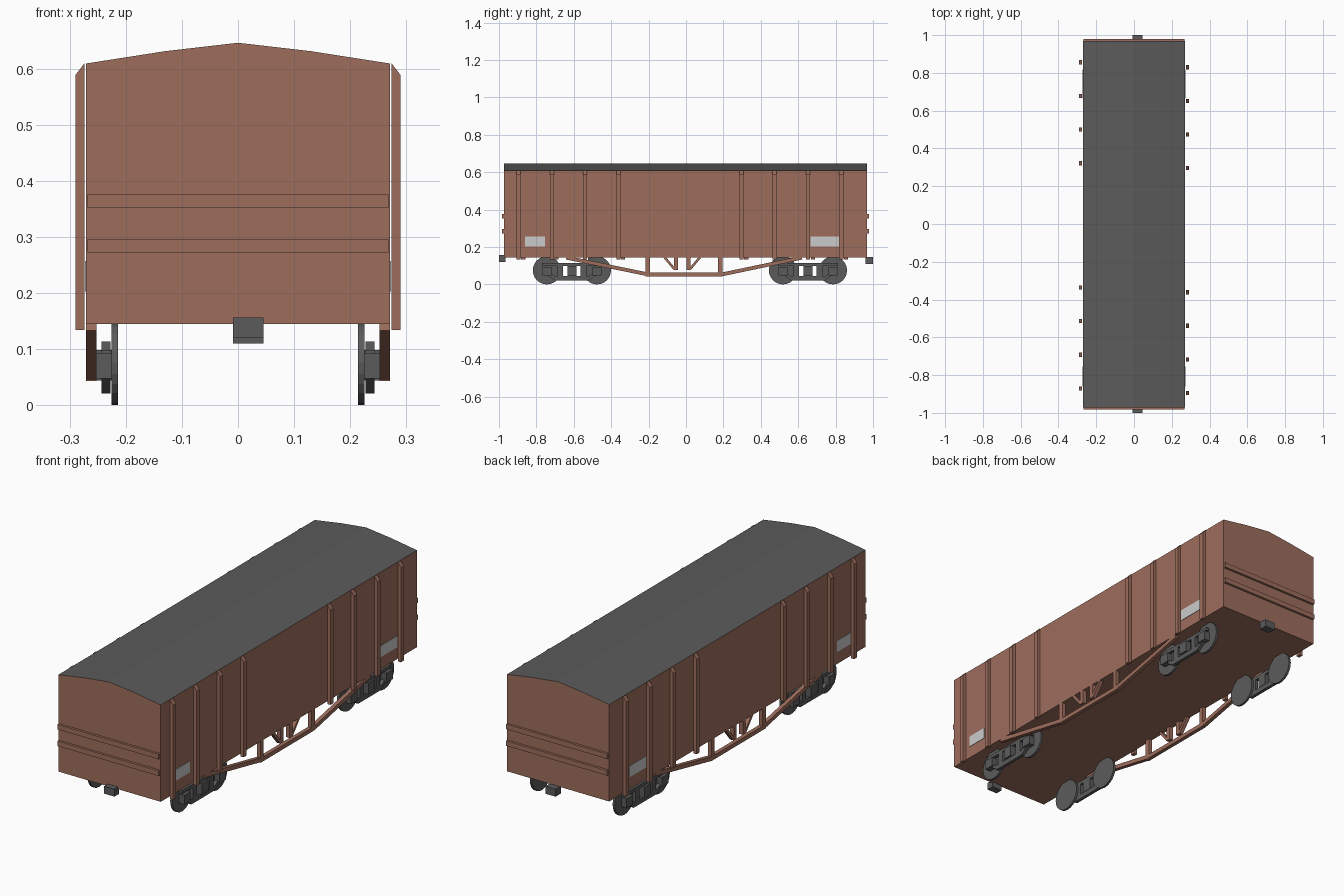
import bpy
import bmesh
from math import cos, sin, pi
from mathutils import Vector

cube = bpy.data.objects.get("Cube")
if cube:
    bpy.data.objects.remove(cube, do_unlink=True)


def material(name, rgb):
    m = bpy.data.materials.new(name)
    m.use_nodes = True
    m.diffuse_color = (*rgb, 1)
    m.node_tree.nodes["Principled BSDF"].inputs["Base Color"].default_value = (*rgb, 1)
    return m


BROWN = material("red_brown_paint", (0.34, 0.155, 0.108))
GREY = material("dark_grey", (0.105, 0.105, 0.105))
PALE = material("pale_grey_plate", (0.60, 0.60, 0.60))


def prism(name, pts, axis, lo, hi, mat):
    """Extrude a flat outline along x (points are y, z) or y (points are x, z)."""
    bm = bmesh.new()
    place = (lambda p, d: (d, *p)) if axis == "x" else (lambda p, d: (p[0], d, p[1]))
    face = bm.faces.new([bm.verts.new(place(p, lo)) for p in pts])
    grown = bmesh.ops.extrude_face_region(bm, geom=[face])["geom"]
    shift = Vector((hi - lo, 0, 0) if axis == "x" else (0, hi - lo, 0))
    bmesh.ops.translate(bm, vec=shift, verts=[g for g in grown if isinstance(g, bmesh.types.BMVert)])
    bmesh.ops.recalc_face_normals(bm, faces=bm.faces)
    mesh = bpy.data.meshes.new(name)
    bm.to_mesh(mesh)
    bm.free()
    mesh.materials.append(mat)
    ob = bpy.data.objects.new(name, mesh)
    bpy.context.collection.objects.link(ob)
    return ob


def box(name, x, y, z, mat):
    outline = [(y[0], z[0]), (y[1], z[0]), (y[1], z[1]), (y[0], z[1])]
    return prism(name, outline, "x", min(x), max(x), mat)


def bar(name, p, q, width, x, mat):
    """Straight bar between two points in the y-z plane."""
    p, q = Vector(p), Vector(q)
    d = (q - p).normalized() * width / 2
    n = Vector((-d.y, d.x))
    return prism(name, [p + n, p - n, q - n, q + n], "x", min(x), max(x), mat)


# Body with a shallow arched roof
half = [(0.271, 0.145), (0.271, 0.609), (0.13, 0.631)]
outline = half + [(0, 0.646)] + [(-x, z) for x, z in reversed(half)]
body = prism("body", outline, "y", -0.972, 0.968, BROWN)
body.data.materials.append(GREY)
for f in body.data.polygons:
    if f.normal.z > 0.5:
        f.material_index = 1

# End rails and couplers
for end, y_wall, z_low, z_high in (("front", -0.972, 0.12, 0.156), ("back", 0.968, 0.11, 0.146)):
    s = 1 if y_wall > 0 else -1
    span = sorted((y_wall - s * 0.005, y_wall + s * 0.011))
    for z in (0.272, 0.352):
        box(f"{end}_end_rail", (-0.268, 0.268), span, (z, z + 0.024), BROWN)
    box(f"{end}_coupler", (-0.009, 0.045), sorted((y_wall - s * 0.008, s)), (z_low, z_high), GREY)

# Parts repeated along both sides
first_posts = {1: (-0.895, 0.296), -1: (-0.87, 0.322)}
for s, side in ((1, "left"), (-1, "right")):
    # Chamfered wall posts, in two groups of four
    profile = [(0.274, 0.134), (0.290, 0.134), (0.290, 0.588), (0.274, 0.609)]
    for start in first_posts[s]:
        for i in range(4):
            y = start + i * 0.178
            prism(f"{side}_wall_post", [(s * x, z) for x, z in profile], "y", y - 0.011, y + 0.011, BROWN)

    # Pale information plates
    for y in ((-0.86, -0.754), (0.665, 0.818)):
        box(f"{side}_plate", (s * 0.270, s * 0.273), y, (0.203, 0.257), PALE)

    # Underframe truss
    deep = (s * 0.252, s * 0.271)
    path = [(-0.64, 0.143), (-0.2, 0.053), (0.19, 0.053), (0.62, 0.143)]
    for p, q in zip(path, path[1:]):
        bar(f"{side}_truss_rod", p, q, 0.02, deep, BROWN)
    for y in (-0.205, 0.182):
        bar(f"{side}_truss_post", (y, 0.043), (y, 0.147), 0.024, deep, BROWN)
    for y, out in ((-0.054, -1), (0.014, 1)):
        bar(f"{side}_hanger", (y, 0.078), (y, 0.147), 0.022, deep, BROWN)
        bar(f"{side}_hanger_brace", (y + out * 0.008, 0.082), (y + out * 0.062, 0.147), 0.013, deep, BROWN)

    # Bogies: wheels, frame and springs
    for yc in (-0.61, 0.652):
        for d in (-0.134, 0.134):
            y = yc + d
            ring = [(y + 0.075 * cos(a * pi / 12), 0.075 + 0.075 * sin(a * pi / 12)) for a in range(24)]
            prism(f"{side}_wheel", ring, "x", *sorted((s * 0.214, s * 0.225)), GREY)
            box(f"{side}_axle_box", (s * 0.225, s * 0.253), (y - 0.024, y + 0.024), (0.048, 0.093), GREY)
            t = 1 if d > 0 else -1
            frame = (s * 0.227, s * 0.243)
            bar(f"{side}_frame_brace", (yc + t * 0.13, 0.06), (yc + t * 0.085, 0.03), 0.018, frame, GREY)
            bar(f"{side}_frame_column", (yc + t * 0.062, 0.03), (yc + t * 0.062, 0.11), 0.03, frame, GREY)
        box(f"{side}_frame_top", frame, (yc - 0.16, yc + 0.16), (0.098, 0.114), GREY)
        box(f"{side}_frame_bottom", frame, (yc - 0.09, yc + 0.09), (0.021, 0.044), GREY)
        box(f"{side}_spring", (s * 0.225, s * 0.253), (yc - 0.024, yc + 0.024), (0.044, 0.098), GREY)
